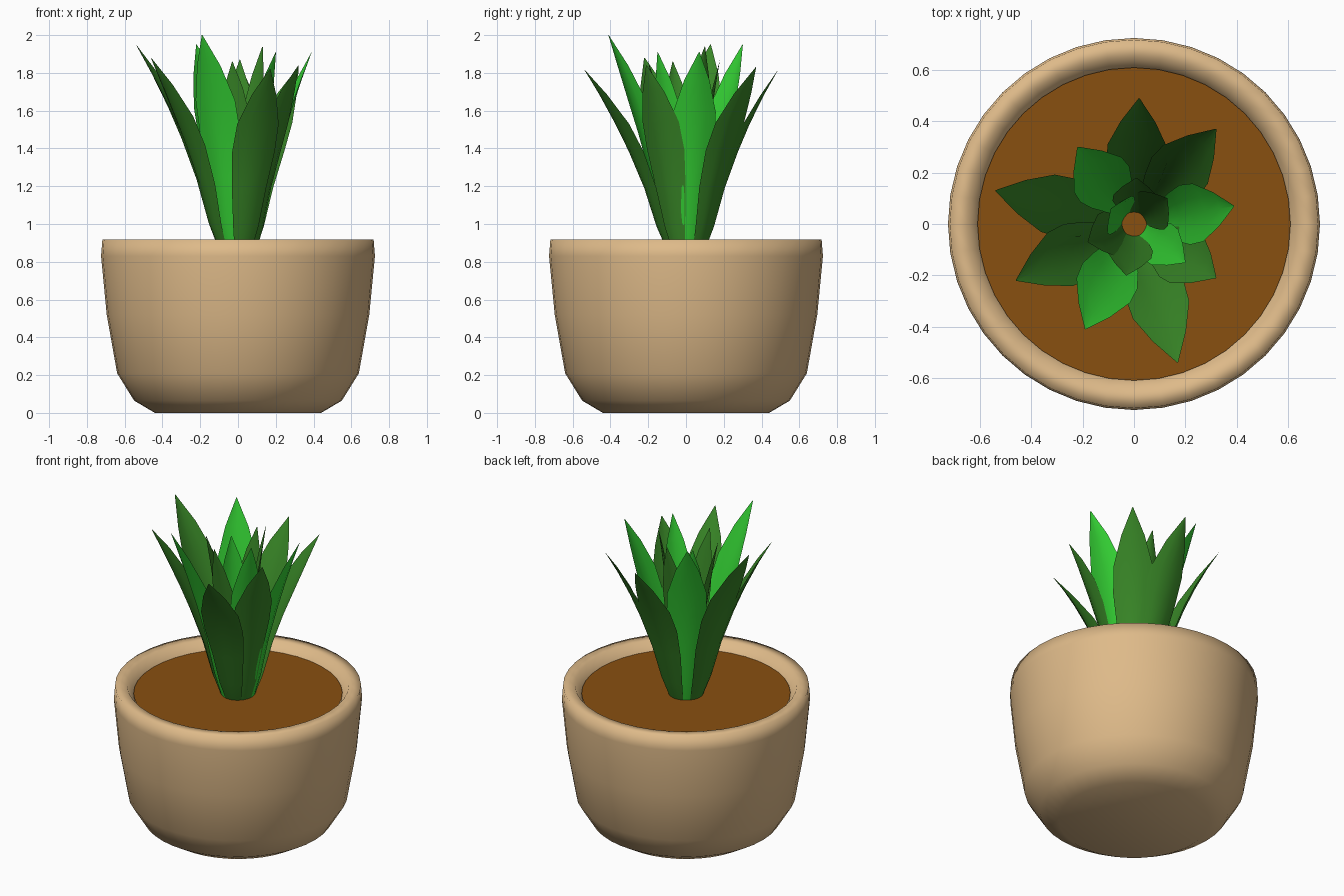
import bpy
from math import sin, cos, pi
from mathutils import Vector

if "Cube" in bpy.data.objects:
    bpy.data.objects.remove(bpy.data.objects["Cube"])


def material(name, color):
    m = bpy.data.materials.new(name)
    m.diffuse_color = (*color, 1)
    m.use_nodes = True
    m.node_tree.nodes["Principled BSDF"].inputs["Base Color"].default_value = m.diffuse_color
    return m


def make(name, verts, faces, mat, smooth=True):
    me = bpy.data.meshes.new(name)
    me.from_pydata(verts, [], faces)
    me.materials.append(mat)
    for p in me.polygons:
        p.use_smooth = smooth
    ob = bpy.data.objects.new(name, me)
    bpy.context.collection.objects.link(ob)
    return ob


clay = material("clay", (0.73, 0.49, 0.25))
earth = material("earth", (0.25, 0.08, 0.005))
bright = material("bright_green", (0.035, 0.65, 0.035))
deep = material("deep_green", (0.04, 0.24, 0.02))

# Pot: turned profile from base, over the rim, down to the soil
N = 40
profile = [(0.44, 0), (0.55, 0.065), (0.64, 0.21), (0.695, 0.52),
           (0.725, 0.83), (0.718, 0.918), (0.648, 0.918), (0.608, 0.85)]
verts = [(r * cos(2 * pi * i / N), r * sin(2 * pi * i / N), z)
         for r, z in profile for i in range(N)]
faces = [(k * N + i, k * N + (i + 1) % N, (k + 1) * N + (i + 1) % N, (k + 1) * N + i)
         for k in range(len(profile) - 1) for i in range(N)]
faces.append(tuple(reversed(range(N))))
make("pot", verts, faces, clay)

# Soil disc
make("soil", [(0.61 * cos(2 * pi * i / N), 0.61 * sin(2 * pi * i / N), 0.865)
              for i in range(N)], [tuple(range(N))], earth, False)

# Leaf stations: height fraction, outward fraction, half width, cup depth
STATIONS = [(0, 0, 0.045, 0.012), (0.14, 0.12, 0.07, 0.02), (0.35, 0.25, 0.095, 0.03),
            (0.55, 0.42, 0.118, 0.035), (0.70, 0.58, 0.115, 0.03),
            (0.86, 0.79, 0.068, 0.015), (1, 1, 0.002, 0)]


def leaf(name, tip, base_r, width, mat):
    """Cupped blade rising from the soil and arching out to its tip."""
    tip = Vector(tip)
    flat = Vector((tip.x, tip.y, 0))
    d = flat.normalized()
    side = Vector((-d.y, d.x, 0))
    z0 = 0.85
    verts, faces = [], []
    for h, o, w, cup in STATIONS:
        c = d * (base_r + (flat.length - base_r) * o)
        c.z = z0 + (tip.z - z0) * h
        for u in (-1, -0.5, 0, 0.5, 1):
            verts.append(c + side * u * w * width + d * cup * width * (0.5 - u * u))
    for k in range(len(STATIONS) - 1):
        for j in range(4):
            a = k * 5 + j
            faces.append((a, a + 1, a + 6, a + 5))
    make(name, verts, faces, mat)


outer = [(0.02, 0.49, 1.82, deep), (0.32, 0.37, 1.83, deep), (0.39, 0.07, 1.91, bright),
         (0.32, -0.21, 1.84, deep), (0.17, -0.54, 1.82, deep), (-0.19, -0.41, 2.0, bright),
         (-0.46, -0.22, 1.88, deep), (-0.54, 0.13, 1.95, deep), (-0.22, 0.30, 1.95, bright)]
inner = [(0.20, -0.15, 1.91, bright), (-0.03, -0.20, 1.86, deep), (0.13, 0.10, 1.94, deep),
         (0.01, 0.18, 1.87, deep), (-0.18, -0.07, 1.86, deep), (-0.09, 0.06, 1.83, bright)]
for i, (x, y, z, m) in enumerate(outer):
    leaf(f"outer_leaf_{i + 1}", (x, y, z), 0.09, 1.0, m)
for i, (x, y, z, m) in enumerate(inner):
    leaf(f"inner_leaf_{i + 1}", (x, y, z), 0.04, 0.75, m)
